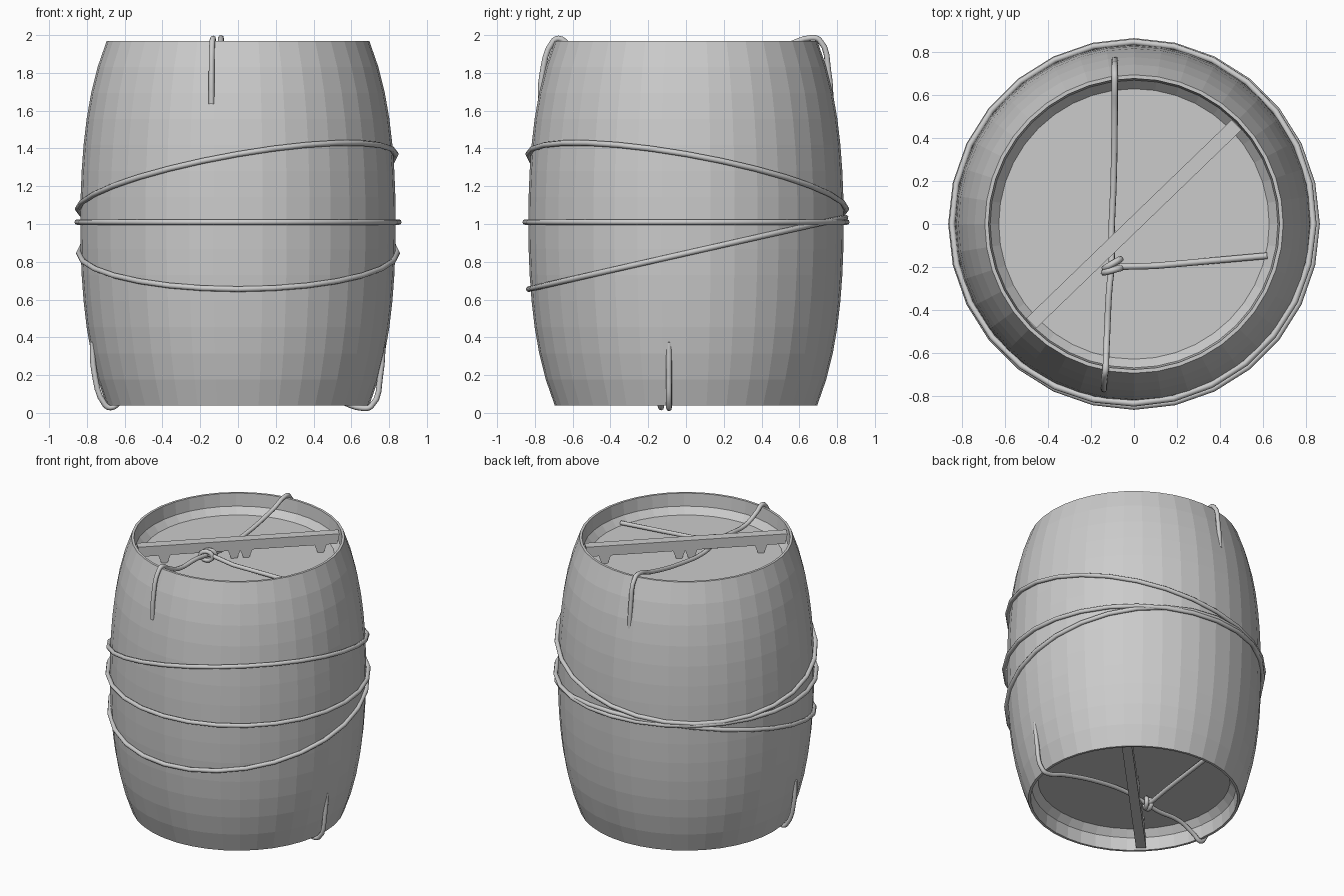
import bpy, bmesh
from math import sin, cos, pi, radians, sqrt
from mathutils import Vector, Matrix

cube = bpy.data.objects.get("Cube")
if cube:
    bpy.data.objects.remove(cube)

MID = 1.005      # half height of the barrel
ROPE = 0.015     # rope radius

grey = bpy.data.materials.new("plain_grey")
grey.use_nodes = True
grey.diffuse_color = (0.6, 0.6, 0.6, 1)
grey.node_tree.nodes["Principled BSDF"].inputs["Base Color"].default_value = grey.diffuse_color

# Half turn about the diagonal axis: carries the top fittings to the bottom
TURN = (Matrix.Translation((0, 0, MID)) @ Matrix.Rotation(pi, 4, Vector((1, 1, 0)))
        @ Matrix.Translation((0, 0, -MID)))


def finish(bm, name, smooth=None):
    bmesh.ops.remove_doubles(bm, verts=bm.verts, dist=0.0005)
    bmesh.ops.recalc_face_normals(bm, faces=bm.faces)
    mesh = bpy.data.meshes.new(name)
    bm.to_mesh(mesh)
    bm.free()
    mesh.materials.append(grey)
    obj = bpy.data.objects.new(name, mesh)
    bpy.context.collection.objects.link(obj)
    return obj


def bulge(z):
    """Outer radius of the barrel at height z."""
    t = abs(z - MID) / 0.965
    return 0.835 - 0.085 * t ** 2 - 0.055 * t ** 4


def rope(name, points, closed=False, matrix=Matrix(), kind="POLY"):
    curve = bpy.data.curves.new(name, "CURVE")
    curve.dimensions = "3D"
    curve.bevel_depth = ROPE
    curve.bevel_resolution = 2
    curve.resolution_u = 4
    curve.use_fill_caps = True
    spline = curve.splines.new(kind)
    pts = spline.bezier_points if kind == "BEZIER" else spline.points
    pts.add(len(points) - 1)
    for p, co in zip(pts, points):
        co = matrix @ Vector(co)
        if kind == "BEZIER":
            p.co = co
            p.handle_left_type = p.handle_right_type = "AUTO"
        else:
            p.co = (*co, 1)
    spline.use_cyclic_u = closed
    spline.use_smooth = True
    curve.materials.append(grey)
    obj = bpy.data.objects.new(name, curve)
    bpy.context.collection.objects.link(obj)


# Barrel: bulging staves with a thin rim and a recessed head at each end
ROWS, SIDES = 14, 40
upper = [(0.678, 1.97), (0.67, 1.88), (0.63, 1.835), (0, 1.835)]
profile = [(r, 2 * MID - z) for r, z in reversed(upper)]
profile += [(bulge(z), z) for z in (0.04 + 1.93 * i / ROWS for i in range(ROWS + 1))]
profile += upper
bm = bmesh.new()
chain = [bm.verts.new((r, 0, z)) for r, z in profile]
edges = [bm.edges.new(pair) for pair in zip(chain, chain[1:])]
bmesh.ops.spin(bm, geom=chain + edges, cent=(0, 0, 0), axis=(0, 0, 1),
               angle=2 * pi, steps=SIDES, use_merge=True)
finish(bm, "barrel")

# Cross beams: planks with short feet, one across each head
outline = [(-0.665, 1.96), (0.665, 1.96), (0.65, 1.89)]
for foot in (0.53, 0.04, -0.04, -0.5):
    outline += [(foot + 0.05, 1.89), (foot + 0.03, 1.835),
                (foot - 0.01, 1.835), (foot - 0.03, 1.89)]
outline += [(-0.65, 1.89)]
# the middle pair of feet leaves a gap, so drop points that run backwards
clean = outline[:3]
for p in outline[3:]:
    if p[0] <= clean[-1][0]:
        clean.append(p)
for name, matrix in (("top_beam", Matrix()), ("bottom_beam", TURN)):
    bm = bmesh.new()
    face = bm.faces.new([bm.verts.new((s, -0.033, z)) for s, z in clean])
    side = bmesh.ops.extrude_face_region(bm, geom=[face])["geom"]
    bmesh.ops.translate(bm, vec=(0, 0.066, 0),
                        verts=[v for v in side if isinstance(v, bmesh.types.BMVert)])
    bm.transform(matrix @ Matrix.Rotation(radians(44), 4, "Z"))
    finish(bm, name)

# Ropes wound around the belly: (mean height, tilt, angle of the high side, slack)
wraps = {"upper_wrap": (1.225, 0.205, -45, 0.014),
         "middle_wrap": (1.01, 0, 0, 0.016),
         "lower_wrap": (0.845, 0.19, 90, 0.010)}
for name, (height, tilt, high, slack) in wraps.items():
    path = []
    for i in range(28):
        a = 2 * pi * i / 28
        z = height + tilt * cos(a - radians(high))
        r = bulge(z) + slack
        path.append((r * cos(a), r * sin(a), z))
    rope(name, path, closed=True)

# Ropes over each end: a strand hooked over both rims, a side strand and a knot
strand = [(-0.14, -0.77, 1.635), (-0.14, -0.763, 1.78), (-0.136, -0.705, 1.965),
          (-0.132, -0.675, 1.982), (-0.13, -0.62, 1.95), (-0.125, -0.5, 1.9),
          (-0.115, -0.3, 1.9), (-0.105, -0.2, 1.89), (-0.105, -0.05, 1.865),
          (-0.095, 0.2, 1.88), (-0.09, 0.53, 1.945), (-0.09, 0.66, 1.985),
          (-0.09, 0.705, 1.975), (-0.09, 0.755, 1.8), (-0.09, 0.768, 1.635)]
side_strand = [(-0.1, -0.2, 1.9), (0.1, -0.195, 1.87), (0.62, -0.148, 1.85)]
for end, matrix in (("top", Matrix()), ("bottom", TURN)):
    rope(end + "_rope", strand, matrix=matrix, kind="BEZIER")
    rope(end + "_side_rope", side_strand, matrix=matrix)
    for n, (y, lean) in enumerate(((-0.185, 30), (-0.215, 15))):
        place = (matrix @ Matrix.Translation((-0.1, y, 1.89))
                 @ Matrix.Rotation(radians(lean), 4, "Z"))
        loop = [(0.042 * cos(a), 0, 0.032 * sin(a)) for a in (pi * i / 6 for i in range(12))]
        rope(f"{end}_knot_{n + 1}", loop, closed=True, matrix=place)
